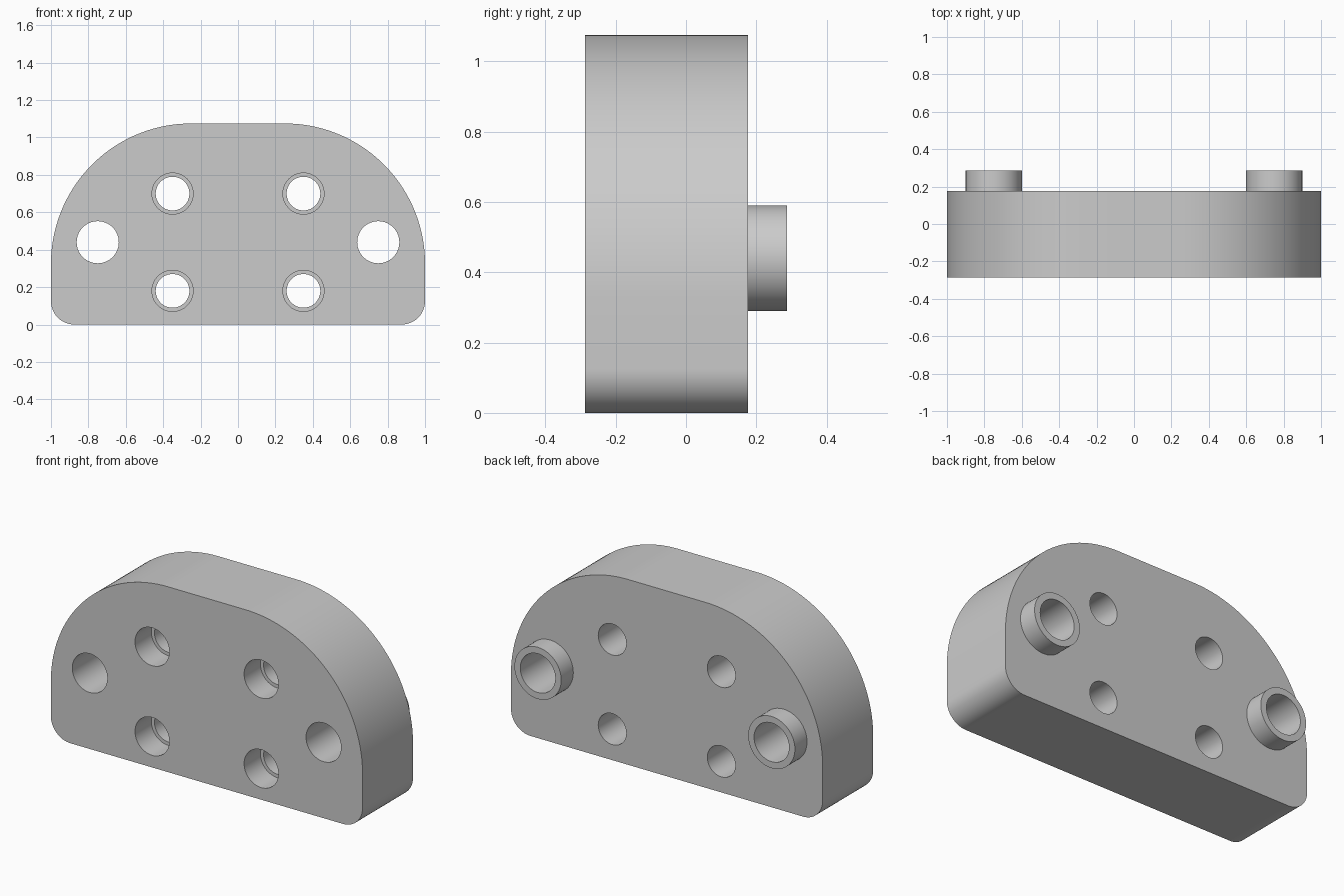
import bpy, bmesh
from math import sin, cos, pi, radians

cube = bpy.data.objects.get("Cube")
if cube:
    bpy.data.objects.remove(cube)

FRONT, BACK, BOSS_END = -0.287, 0.176, 0.287
BORE_FLOOR = FRONT + 0.15
SEGMENTS = 64

grey = bpy.data.materials.new("light grey")
grey.use_nodes = True
grey.diffuse_color = (0.6, 0.6, 0.6, 1)
grey.node_tree.nodes["Principled BSDF"].inputs["Base Color"].default_value = (0.6, 0.6, 0.6, 1)


def arc(cx, cz, r, start, end, steps):
    """Points on an arc in the x-z plane, angles in degrees."""
    angles = [radians(start + (end - start) * i / steps) for i in range(steps + 1)]
    return [(cx + r * cos(a), cz + r * sin(a)) for a in angles]


def circle(cx, cz, r):
    return arc(cx, cz, r, 0, 360, SEGMENTS)[:-1]


def ring(bm, points, y):
    """Closed loop of edges at depth y."""
    verts = [bm.verts.new((x, y, z)) for x, z in points]
    return [bm.edges.new((v, verts[i - 1])) for i, v in enumerate(verts)]


def wall(bm, points, y0, y1):
    """Straight wall between two depths; returns its end loops."""
    a, b = ring(bm, points, y0), ring(bm, points, y1)
    for e, f in zip(a, b):
        bm.faces.new((e.verts[0], e.verts[1], f.verts[1], f.verts[0]))
    return a, b


def cap(bm, *loops):
    """Flat face between an outer loop and its holes."""
    bmesh.ops.triangle_fill(bm, edges=sum(loops, []), use_beauty=True, normal=(0, 1, 0))


def finish(bm, name):
    bmesh.ops.remove_doubles(bm, verts=bm.verts, dist=1e-5)
    bmesh.ops.recalc_face_normals(bm, faces=bm.faces)
    mesh = bpy.data.meshes.new(name)
    bm.to_mesh(mesh)
    bm.free()
    mesh.materials.append(grey)
    obj = bpy.data.objects.new(name, mesh)
    bpy.context.collection.objects.link(obj)
    bpy.ops.object.select_all(action='DESELECT')
    obj.select_set(True)
    bpy.context.view_layer.objects.active = obj
    bpy.ops.object.shade_smooth_by_angle(angle=radians(30))


# Plate outline: large rounded shoulders, small rounded feet
outline = (arc(0.25, 0.325, 0.75, 0, 90, 40) + arc(-0.25, 0.325, 0.75, 90, 180, 40)
           + arc(-0.875, 0.125, 0.125, 180, 270, 16) + arc(0.875, 0.125, 0.125, 270, 360, 16))

bm = bmesh.new()
front, back = wall(bm, outline, FRONT, BACK)
front_loops, back_loops = [front], [back]

# Stepped bolt holes
for x in (-0.35, 0.35):
    for z in (0.18, 0.70):
        mouth, floor = wall(bm, circle(x, z, 0.11), FRONT, BORE_FLOOR)
        neck, rear = wall(bm, circle(x, z, 0.09), BORE_FLOOR, BACK)
        cap(bm, floor, neck)
        front_loops.append(mouth)
        back_loops.append(rear)

# Plain holes that run on through the bosses
for x in (-0.75, 0.75):
    mouth, rear = wall(bm, circle(x, 0.44, 0.1125), FRONT, BACK)
    front_loops.append(mouth)
    back_loops.append(rear)

cap(bm, *front_loops)
cap(bm, *back_loops)
finish(bm, "plate")

# Hollow bosses on the back
for x, side in ((-0.75, "right"), (0.75, "left")):
    bm = bmesh.new()
    outer_base, outer_end = wall(bm, circle(x, 0.44, 0.15), BACK, BOSS_END)
    inner_base, inner_end = wall(bm, circle(x, 0.44, 0.1125), BACK, BOSS_END)
    cap(bm, outer_end, inner_end)
    cap(bm, outer_base, inner_base)
    finish(bm, side + "_boss")
